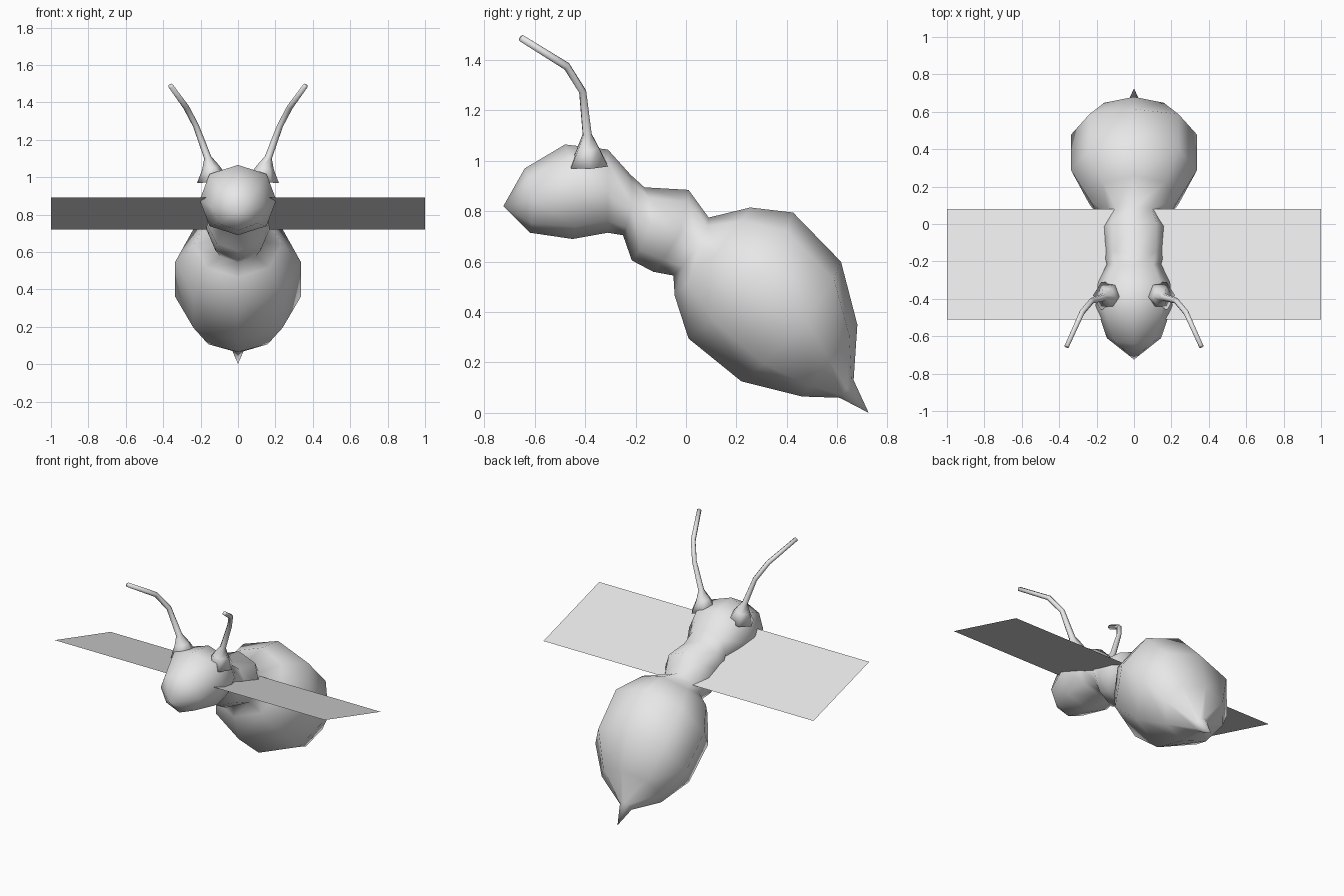
import bpy, bmesh, math
from mathutils import Vector

if "Cube" in bpy.data.objects:
    bpy.data.objects.remove(bpy.data.objects["Cube"])

grey = bpy.data.materials.new("light grey")
grey.diffuse_color = (0.8, 0.8, 0.8, 1)
grey.use_nodes = True
grey.node_tree.nodes["Principled BSDF"].inputs["Base Color"].default_value = grey.diffuse_color


def finish(bm, name, smooth=True):
    bmesh.ops.recalc_face_normals(bm, faces=bm.faces)
    for f in bm.faces:
        f.smooth = smooth
    me = bpy.data.meshes.new(name)
    bm.to_mesh(me)
    bm.free()
    me.materials.append(grey)
    ob = bpy.data.objects.new(name, me)
    bpy.context.collection.objects.link(ob)
    return ob


def skin(bm, loops):
    """Bridge successive loops; a loop of one vertex is a pole."""
    for a, b in zip(loops, loops[1:]):
        n = max(len(a), len(b))
        for i in range(n):
            j = (i + 1) % n
            if len(a) == 1:
                bm.faces.new((a[0], b[i], b[j]))
            elif len(b) == 1:
                bm.faces.new((a[i], a[j], b[0]))
            else:
                bm.faces.new((a[i], a[j], b[j], b[i]))


# Body sections: top y, top z, bottom y, bottom z, half width, side shift in y, corner fullness
sections = [
    (-0.64, 0.97, -0.62, 0.715, 0.145, 0.02, 1.0),    # face
    (-0.48, 1.065, -0.45, 0.69, 0.205, 0.03, 1.05),   # cheeks
    (-0.31, 1.045, -0.31, 0.715, 0.193, 0.0, 1.03),   # back of head
    (-0.22, 0.945, -0.25, 0.705, 0.145, 0.02, 1.0),   # neck
    (-0.165, 0.895, -0.215, 0.605, 0.165, 0.05, 1.0), # thorax
    (0.01, 0.885, -0.13, 0.56, 0.17, 0.04, 1.0),
    (0.09, 0.775, -0.05, 0.545, 0.135, 0.03, 1.0),    # waist
    (0.255, 0.815, -0.045, 0.465, 0.235, 0.02, 1.0),  # abdomen
    (0.425, 0.795, 0.01, 0.295, 0.337, 0.07, 1.0),
    (0.615, 0.60, 0.22, 0.125, 0.337, 0.06, 1.0),
    (0.68, 0.35, 0.46, 0.065, 0.225, 0.0, 1.0),
    (0.665, 0.13, 0.61, 0.06, 0.04, 0.0, 1.0),        # sting root
]
bm = bmesh.new()
loops = [[bm.verts.new((0, -0.725, 0.82))]]
for ty, tz, by, bz, w, shift, full in sections:
    mid = Vector((0, (ty + by) / 2, (tz + bz) / 2))
    half = Vector((0, (ty - by) / 2, (tz - bz) / 2))
    loop = []
    for i in range(8):
        a = i * math.pi / 4
        k = full if i % 2 else 1
        p = mid + half * math.cos(a) * k
        p += Vector((w * math.sin(a) * k, shift * math.sin(a) ** 2, 0))
        loop.append(bm.verts.new(p))
    loops.append(loop)
loops.append([bm.verts.new((0, 0.725, 0.0))])
skin(bm, loops)
finish(bm, "body")

# Antennae: flared root, two bends, blunt tip
path = [((0.135, -0.385, 0.98), 0.085), ((0.145, -0.388, 1.05), 0.048),
        ((0.162, -0.392, 1.105), 0.02), ((0.225, -0.41, 1.275), 0.016),
        ((0.278, -0.473, 1.375), 0.016), ((0.36, -0.655, 1.488), 0.014)]
for side, name in ((1, "antenna_right"), (-1, "antenna_left")):
    bm = bmesh.new()
    pts = [Vector((side * p[0], p[1], p[2])) for p, r in path]
    loops = []
    for i, (p, r) in enumerate(path):
        d = (pts[min(i + 1, len(pts) - 1)] - pts[max(i - 1, 0)]).normalized()
        u = d.cross(Vector((0, 1, 0.3))).normalized()
        v = d.cross(u)
        loops.append([bm.verts.new(pts[i] + r * (u * math.cos(a) + v * math.sin(a)))
                      for a in (k * math.pi / 3 for k in range(6))])
    skin(bm, loops)
    bm.faces.new(loops[0])
    bm.faces.new(loops[-1])
    finish(bm, name)

# Wings: one flat sheet sloping down to the rear
bm = bmesh.new()
bm.faces.new([bm.verts.new(c) for c in ((-1, -0.51, 0.89), (1, -0.51, 0.89),
                                        (1, 0.08, 0.72), (-1, 0.08, 0.72))])
finish(bm, "wings", smooth=False)
